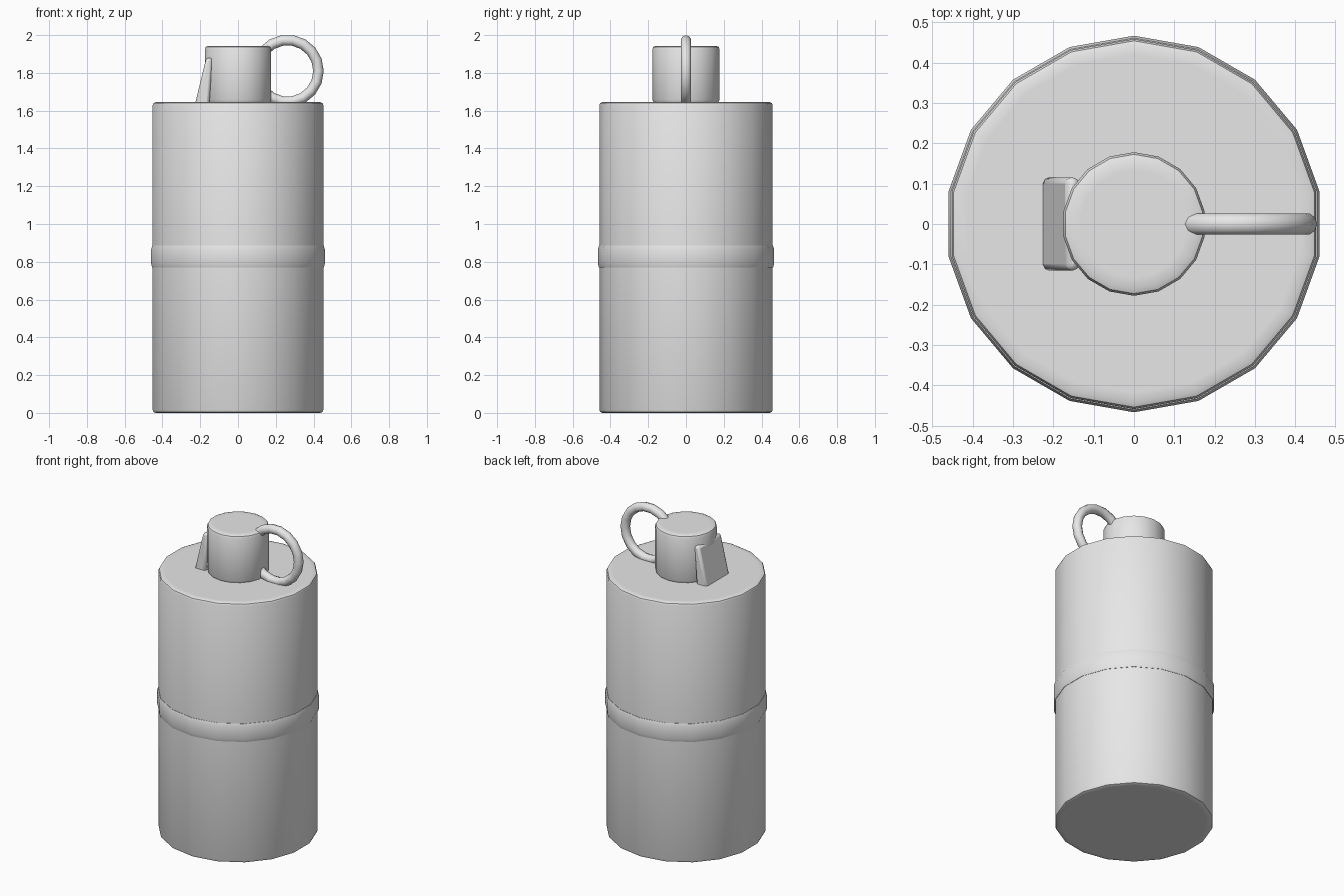
import bpy, bmesh, math

if "Cube" in bpy.data.objects:
    bpy.data.objects.remove(bpy.data.objects["Cube"], do_unlink=True)

GREY = (0.8, 0.8, 0.8, 1)
grey = bpy.data.materials.new("plain grey")
grey.use_nodes = True
grey.diffuse_color = GREY
grey.node_tree.nodes["Principled BSDF"].inputs["Base Color"].default_value = GREY

SIDES = 18


def finish(obj, angle=35):
    obj.data.materials.clear()
    obj.data.materials.append(grey)
    bpy.ops.object.select_all(action="DESELECT")
    obj.select_set(True)
    bpy.context.view_layer.objects.active = obj
    bpy.ops.object.shade_smooth_by_angle(angle=math.radians(angle))


def make_object(name, bm):
    bmesh.ops.recalc_face_normals(bm, faces=bm.faces)
    mesh = bpy.data.meshes.new(name)
    bm.to_mesh(mesh)
    bm.free()
    obj = bpy.data.objects.new(name, mesh)
    bpy.context.collection.objects.link(obj)
    return obj


def lathe(name, profile, closed=False):
    """Turn (radius, height) points around z, with a corner facing +y."""
    bm = bmesh.new()
    rings = []
    for r, z in profile:
        angles = [math.pi / 2 + math.tau * i / SIDES for i in range(SIDES)]
        rings.append([bm.verts.new((r * math.cos(a), r * math.sin(a), z)) for a in angles])
    pairs = list(zip(rings, rings[1:]))
    if closed:
        pairs.append((rings[-1], rings[0]))
    else:
        bm.faces.new(rings[0])
        bm.faces.new(rings[-1])
    for low, high in pairs:
        for i in range(SIDES):
            j = (i + 1) % SIDES
            bm.faces.new((low[i], low[j], high[j], high[i]))
    finish(make_object(name, bm))


def rounded_can(name, r, bottom, top, b):
    """Cylinder with softened rims and a support ring on each end."""
    half = [(r - 2.5 * b, 0), (r - b, 0), (r - 0.3 * b, 0.3 * b), (r, b)]
    lathe(name, [(x, bottom + z) for x, z in half]
          + [(x, top - z) for x, z in reversed(half)])


# Main canister and the neck cap on top
rounded_can("canister_body", 0.459, 0, 1.645, 0.016)
rounded_can("neck_cap", 0.178, 1.64, 1.943, 0.018)

# Raised band around the middle
lathe("middle_band", [(0.44, 0.77), (0.461, 0.77), (0.467, 0.79),
                      (0.467, 0.865), (0.461, 0.885), (0.44, 0.885)], closed=True)

# Pull ring, standing upright beside the cap
bpy.ops.mesh.primitive_torus_add(major_segments=18, minor_segments=10,
                                 major_radius=0.164, minor_radius=0.028,
                                 location=(0.262, 0, 1.81),
                                 rotation=(math.pi / 2, 0, 0))
ring = bpy.context.object
ring.name = "pull_ring"
finish(ring, 50)

# Leaning lever, a tapered slab
bm = bmesh.new()
outline = [(-0.23, 1.625), (-0.168, 1.88), (-0.136, 1.88), (-0.152, 1.625)]
face = bm.faces.new([bm.verts.new((x, -0.115, z)) for x, z in outline])
out = bmesh.ops.extrude_face_region(bm, geom=[face])
moved = [v for v in out["geom"] if isinstance(v, bmesh.types.BMVert)]
bmesh.ops.translate(bm, verts=moved, vec=(0, 0.23, 0))
lever = make_object("lever", bm)
bevel = lever.modifiers.new("soft edges", "BEVEL")
bevel.width = 0.014
bevel.segments = 2
finish(lever)
